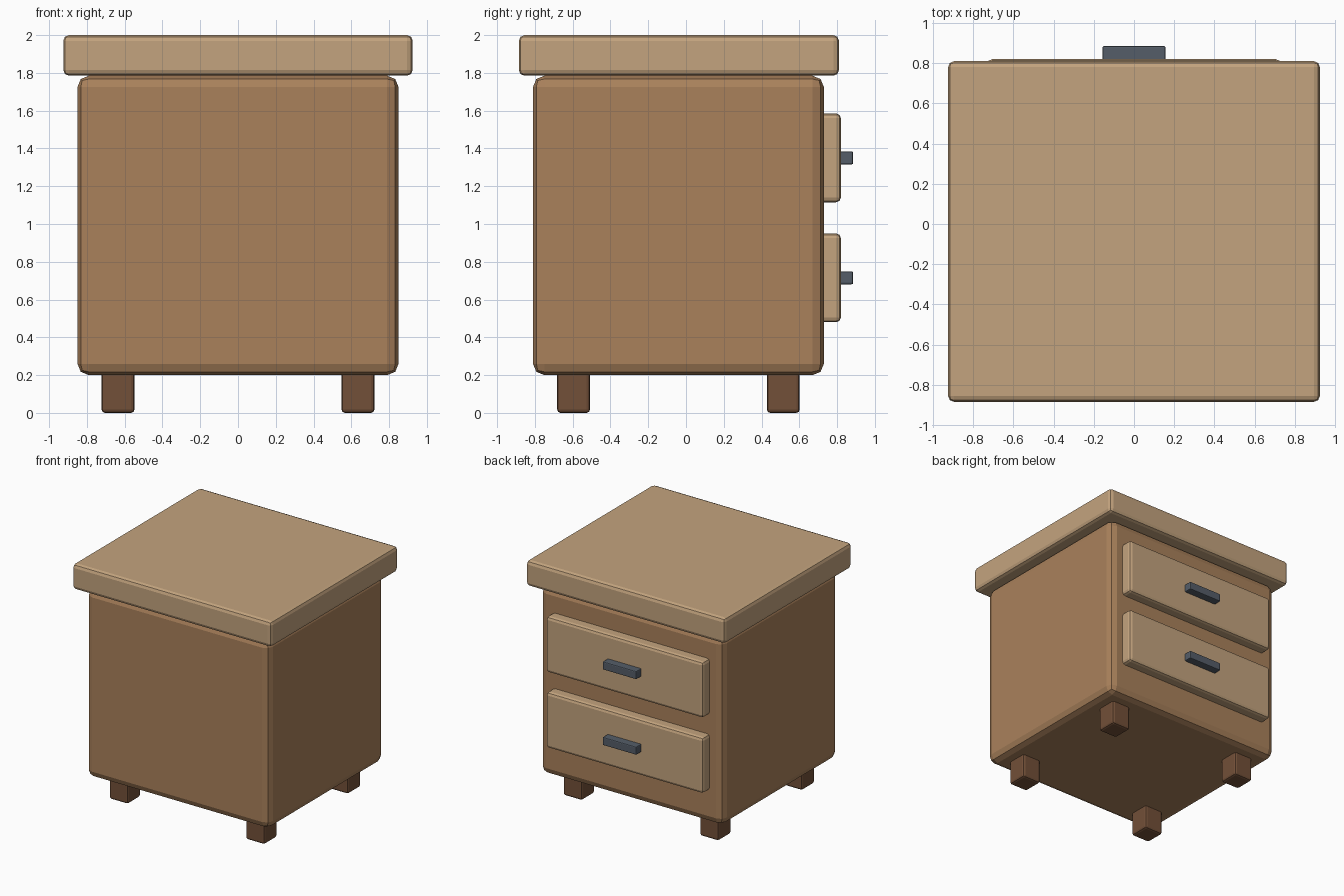
import bpy

if "Cube" in bpy.data.objects:
    bpy.data.objects.remove(bpy.data.objects["Cube"])


def material(name, rgb):
    m = bpy.data.materials.new(name)
    m.diffuse_color = (*rgb, 1.0)
    m.use_nodes = True
    m.node_tree.nodes["Principled BSDF"].inputs["Base Color"].default_value = m.diffuse_color
    return m


body_wood = material("body wood", (0.40, 0.22, 0.105))
light_wood = material("light wood", (0.55, 0.37, 0.21))
dark_wood = material("dark wood", (0.17, 0.08, 0.04))
metal = material("dark metal", (0.09, 0.11, 0.14))


def box(name, x, y, z, bevel, segments, mat):
    """Bevelled box from (min, max) ranges on each axis."""
    ranges = (x, y, z)
    bpy.ops.mesh.primitive_cube_add(size=1, location=[(a + b) / 2 for a, b in ranges])
    ob = bpy.context.object
    ob.name = name
    ob.scale = [b - a for a, b in ranges]
    bpy.ops.object.transform_apply(location=False, rotation=False, scale=True)
    mod = ob.modifiers.new("Bevel", 'BEVEL')
    mod.width = bevel
    mod.segments = segments
    ob.data.materials.append(mat)
    return ob


# Cabinet body and overhanging top
box("body", (-0.85, 0.85), (-0.81, 0.73), (0.2, 1.785), 0.06, 2, body_wood)
box("top", (-0.925, 0.925), (-0.885, 0.81), (1.785, 2.0), 0.03, 2, light_wood)

# Two drawers with bar handles, on the +y side
for label, z in (("lower", 0.715), ("upper", 1.35)):
    box(label + "_drawer", (-0.73, 0.73), (0.68, 0.82), (z - 0.235, z + 0.235),
        0.025, 2, light_wood)
    box(label + "_handle", (-0.157, 0.157), (0.80, 0.885), (z - 0.034, z + 0.034),
        0.008, 2, metal)

# Four short square legs
for side, x in (("left", -0.635), ("right", 0.635)):
    for end, y in (("front", -0.595), ("back", 0.515)):
        box(f"{end}_{side}_leg", (x - 0.087, x + 0.087), (y - 0.087, y + 0.087),
            (0.0, 0.22), 0.018, 2, dark_wood)
